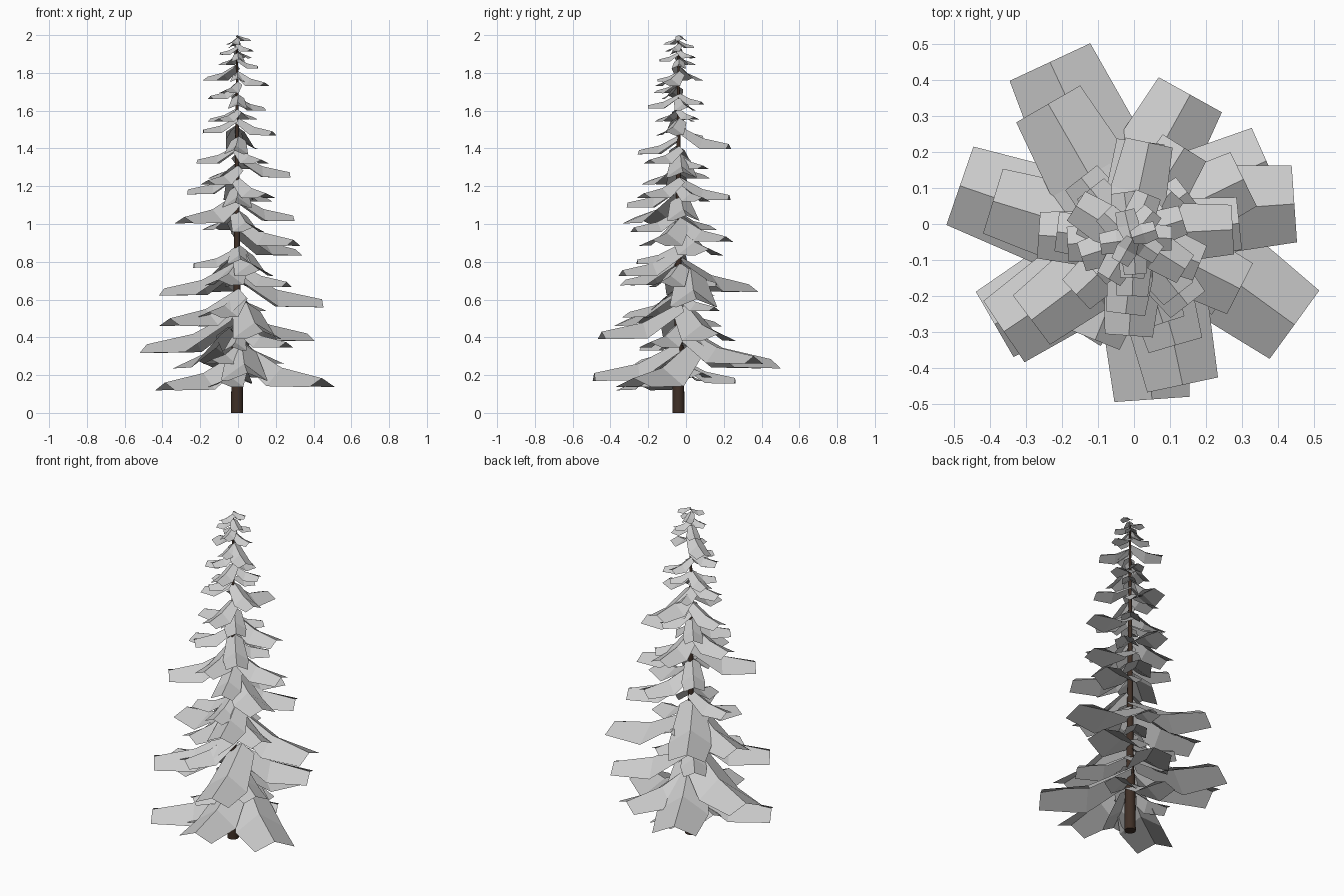
import bpy
import bmesh
import math
from mathutils import Matrix, Vector

cube = bpy.data.objects.get("Cube")
if cube:
    bpy.data.objects.remove(cube, do_unlink=True)

AXIS = Vector((-0.005, -0.04, 0))


def make_material(name, colour):
    mat = bpy.data.materials.new(name)
    mat.use_nodes = True
    mat.diffuse_color = colour
    mat.node_tree.nodes["Principled BSDF"].inputs["Base Color"].default_value = colour
    return mat


def make_object(name, bm, mat):
    mesh = bpy.data.meshes.new(name)
    bm.to_mesh(mesh)
    bm.free()
    mesh.materials.append(mat)
    obj = bpy.data.objects.new(name, mesh)
    bpy.context.scene.collection.objects.link(obj)
    return obj


def add_branch(bm, angle, length, tip_z, yaw=-2):
    """Card with a steep inner half, a level outer half and a creased spine."""
    width = 0.42 * length + 0.02
    turn = Matrix.Rotation(math.radians(angle), 3, "Z")
    twist = Matrix.Rotation(math.radians(yaw), 3, "Z")
    tip = Vector((length, 0, 0))
    rows = []
    # distance along, height above the tip, width and crease depth, as shares
    for along, rise, spread, crease in ((0, 0.35, 0.75, 0.25), (0.48, 0.06, 1.18, 0.42), (1, 0, 1, 0.2)):
        row = []
        for side in (-1, 0, 1):
            height = tip_z + rise * length + width * crease * (0.5 - abs(side))
            from_tip = Vector(((along - 1) * length, side * spread * width / 2, min(height, 2)))
            row.append(bm.verts.new(turn @ (tip + twist @ from_tip) + AXIS))
        rows.append(row)
    for inner, outer in zip(rows, rows[1:]):
        for k in range(2):
            bm.faces.new((inner[k], outer[k], outer[k + 1], inner[k + 1]))


def make_branches(name, branches, mat):
    bm = bmesh.new()
    for branch in branches:
        add_branch(bm, *branch)
    return make_object(name, bm, mat)


def make_trunk(name, bottom, top, radius_bottom, radius_top, mat):
    bm = bmesh.new()
    middle = Matrix.Translation(AXIS + Vector((0, 0, (bottom + top) / 2)))
    bmesh.ops.create_cone(bm, cap_ends=True, segments=16, radius1=radius_bottom,
                          radius2=radius_top, depth=top - bottom, matrix=middle)
    trunk = make_object(name, bm, mat)
    bpy.context.view_layer.objects.active = trunk
    trunk.select_set(True)
    bpy.ops.object.shade_smooth_by_angle()
    trunk.select_set(False)


needles = make_material("pale grey needles", (0.6, 0.6, 0.6, 1))
bark = make_material("dark brown bark", (0.05, 0.029, 0.02, 1))

# Thick lower trunk and slim tapered upper trunk
make_trunk("lower_trunk", 0, 0.36, 0.032, 0.028, bark)
make_trunk("upper_trunk", 0.36, 1.97, 0.022, 0.004, bark)

# Long branches: compass angle, reach, tip height and optional sideways yaw
make_branches("long_branches", [
    (212, .45, .14), (332, .51, .16, -8), (277, .45, .19, -3), (115, .54, .26, 0),
    (68, .43, .28, -7), (163, .5, .34), (30, .43, .4, -6), (289, .43, .41, -7),
    (216, .44, .48), (12, .46, .58, -8), (165, .4, .64), (122, .44, .66),
    (292, .32, .74, -6), (28, .35, .85), (335, .33, .9), (60, .29, .92),
    (219, .36, 1.02), (8, .3, 1.03),
], needles)

# Short branches filling the lower half
make_branches("inner_branches", [
    (250, .27, .15), (160, .22, .18), (90, .3, .17), (30, .25, .2),
    (235, .24, .27), (330, .3, .36), (262, .2, .34), (130, .25, .47),
    (240, .3, .52), (60, .22, .55), (340, .28, .68), (250, .3, .69),
    (90, .2, .68), (275, .22, .8), (185, .23, .78), (290, .25, .97),
    (130, .22, .98),
], needles)

# Upper branches
make_branches("upper_branches", [
    (268, .27, 1.1), (40, .2, 1.13), (85, .27, 1.14), (310, .24, 1.15),
    (178, .26, 1.17), (225, .22, 1.22), (5, .28, 1.26), (130, .18, 1.25),
    (50, .17, 1.3), (310, .2, 1.33), (175, .21, 1.33), (265, .21, 1.38),
    (80, .27, 1.41), (100, .13, 1.46), (340, .2, 1.48), (185, .18, 1.49),
    (160, .15, 1.55), (225, .14, 1.55), (45, .12, 1.56), (20, .15, 1.61),
    (270, .16, 1.62), (70, .13, 1.64), (200, .15, 1.67), (240, .13, 1.7),
    (330, .17, 1.74), (270, .11, 1.76), (150, .18, 1.77),
], needles)

# Spiral of small branches at the crown
make_branches("crown_branches", [
    (137.5 * i, 0.11 - 0.005 * i, 1.83 + 0.018 * i) for i in range(9)
], needles)
